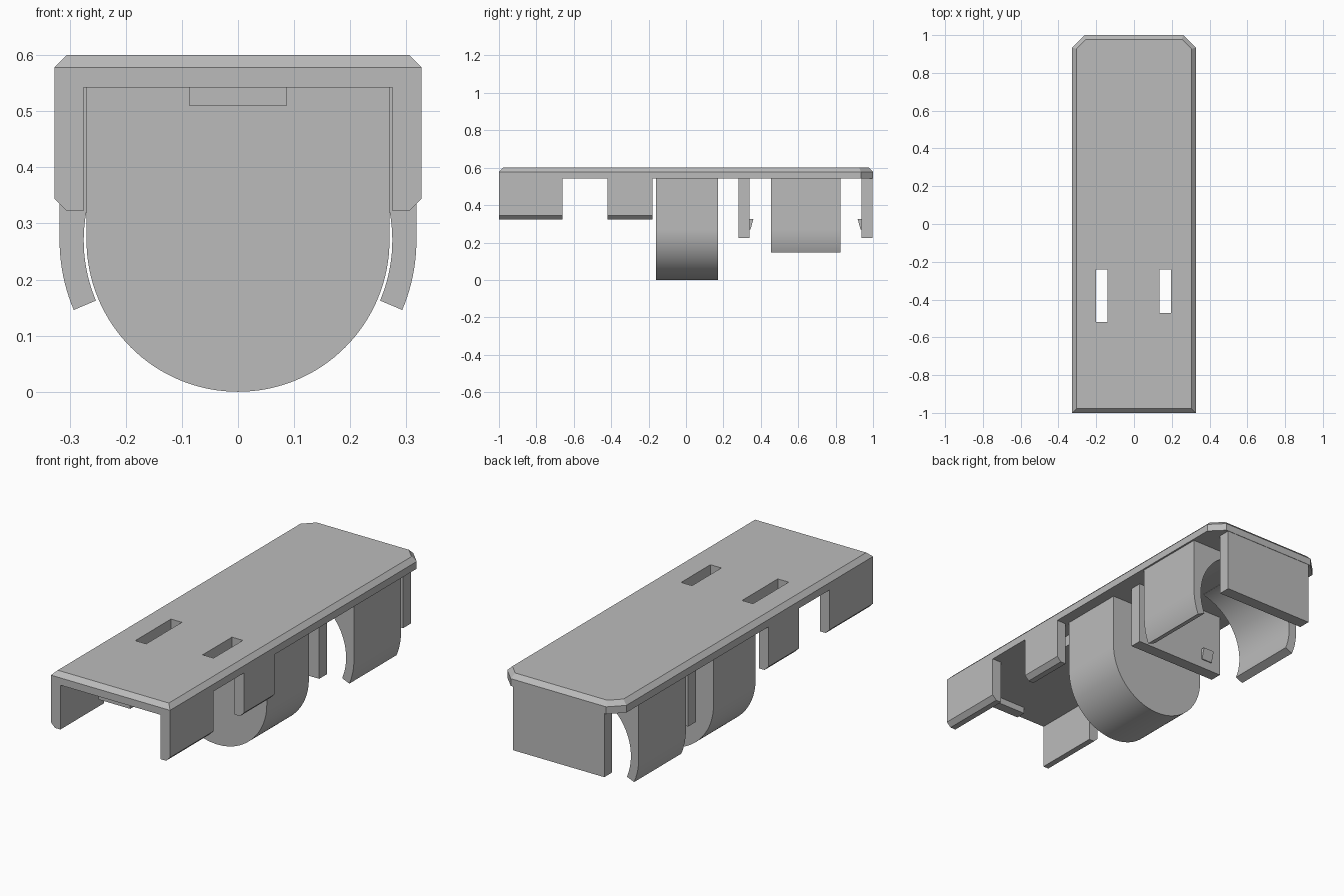
import bpy
import math

if "Cube" in bpy.data.objects:
    bpy.data.objects.remove(bpy.data.objects["Cube"], do_unlink=True)

# Single plastic colour
GREY = (0.5, 0.5, 0.5, 1.0)
plastic = bpy.data.materials.new("grey_plastic")
plastic.use_nodes = True
plastic.diffuse_color = GREY
plastic.node_tree.nodes["Principled BSDF"].inputs["Base Color"].default_value = GREY

TOP, UNDER, HALF_W = 0.6, 0.542, 0.327
JOIN = 0.56  # hanging parts are sunk this far into the plate
BEVEL = 0.022
AXIS_Z = 0.27


def loft(name, rings, smooth=False):
    """Join equal-length rings of points into a closed solid."""
    n = len(rings[0])
    verts = [p for ring in rings for p in ring]
    faces = [list(range(n))[::-1], list(range(len(verts) - n, len(verts)))]
    for r in range(len(rings) - 1):
        for i in range(n):
            j = (i + 1) % n
            faces.append([r * n + i, r * n + j, (r + 1) * n + j, (r + 1) * n + i])
    mesh = bpy.data.meshes.new(name)
    mesh.from_pydata(verts, [], faces)
    mesh.materials.append(plastic)
    obj = bpy.data.objects.new(name, mesh)
    bpy.context.collection.objects.link(obj)
    bpy.ops.object.select_all(action='DESELECT')
    obj.select_set(True)
    bpy.context.view_layer.objects.active = obj
    bpy.ops.object.mode_set(mode='EDIT')
    bpy.ops.mesh.select_all(action='SELECT')
    bpy.ops.mesh.normals_make_consistent(inside=False)
    bpy.ops.object.mode_set(mode='OBJECT')
    if smooth:
        bpy.ops.object.shade_smooth_by_angle(angle=math.radians(20))
    return obj


def along_y(name, profile, y0, y1, smooth=False):
    """Extrude an x-z profile along y."""
    return loft(name, [[(x, y, z) for x, z in profile] for y in (y0, y1)], smooth)


def along_x(name, profile, x0, x1):
    """Extrude a y-z profile along x."""
    return loft(name, [[(x, y, z) for y, z in profile] for x in (x0, x1)])


def box(name, x0, x1, y0, y1, z0, z1):
    return along_y(name, [(x0, z0), (x1, z0), (x1, z1), (x0, z1)], y0, y1)


def arc(radius, start, end, steps):
    angles = [math.radians(start + (end - start) * i / steps) for i in range(steps + 1)]
    return [(radius * math.cos(a), AXIS_Z + radius * math.sin(a)) for a in angles]


# Cover plate with bevelled top edge and clipped back corners
def outline(inset, z):
    w, e = HALF_W - inset, 1 - inset
    c = 0.065 - inset * (2 - math.sqrt(2))
    return [(-w, -e, z), (w, -e, z), (w, e - c, z), (w - c, e, z),
            (c - w, e, z), (-w, e - c, z)]


plate = loft("cover_plate", [outline(0, UNDER), outline(0, TOP - BEVEL), outline(BEVEL, TOP)])

# Two slots cut through the plate
for x0, x1, y0 in ((-0.2, -0.14, -0.52), (0.135, 0.195, -0.47)):
    cutter = box("slot_cutter", x0, x1, y0, -0.24, 0.5, 0.7)
    mod = plate.modifiers.new("slot", 'BOOLEAN')
    mod.operation = 'DIFFERENCE'
    mod.solver = 'EXACT'
    mod.object = cutter
    bpy.context.view_layer.objects.active = plate
    bpy.ops.object.modifier_apply(modifier=mod.name)
    bpy.data.objects.remove(cutter, do_unlink=True)

# Small rib under the front edge
box("front_rib", -0.087, 0.087, -0.97, -0.92, 0.51, JOIN)

# Round-bottomed block
block = [(0.27, JOIN)] + arc(0.27, 0, -180, 64) + [(-0.27, JOIN)]
along_y("round_block", block, -0.16, 0.17, True)

# Side tabs and curved gripping arms, on both sides
for side, s in (("left", 1), ("right", -1)):
    tab = [(0.275, JOIN), (0.275, 0.322), (HALF_W - BEVEL, 0.322),
           (HALF_W, 0.322 + BEVEL), (HALF_W, JOIN)]
    tab = [(s * x, z) for x, z in tab]
    along_y(side + "_front_tab", tab, -1, -0.66)
    along_y(side + "_middle_tab", tab, -0.42, -0.18)

    arm = arc(0.275, 80, -23, 40) + arc(0.318, -23, 0, 10) + [(0.318, JOIN), (0.05, JOIN)]
    along_y(side + "_curved_arm", [(s * x, z) for x, z in arm], 0.455, 0.825, True)

# Cross walls with small catches facing each other
for name, y0, y1, face, out in (("inner", 0.28, 0.34, 0.34, 1), ("back", 0.938, 0.998, 0.938, -1)):
    box(name + "_wall", -0.25, 0.25, y0, y1, 0.225, JOIN)
    catch = [(face - out * 0.01, 0.325), (face + out * 0.02, 0.325),
             (face + out * 0.005, 0.27), (face - out * 0.01, 0.27)]
    for s in (1, -1):
        along_x(name + "_catch", catch, s * 0.135, s * 0.195)
